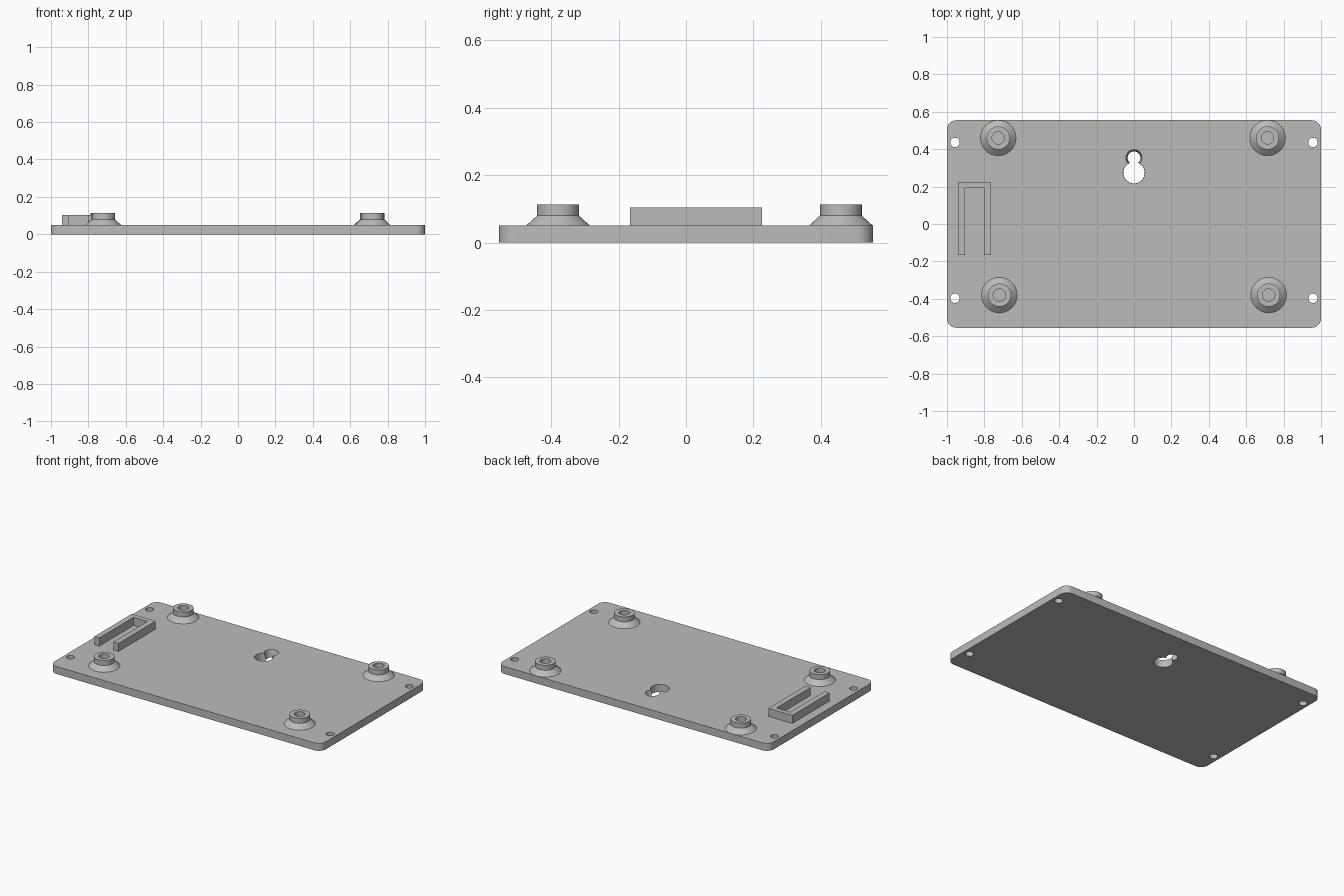
import bpy, bmesh, math
from mathutils import Matrix

cube = bpy.data.objects.get("Cube")
if cube:
    bpy.data.objects.remove(cube, do_unlink=True)

grey = bpy.data.materials.new("plain grey")
grey.use_nodes = True
COLOUR = (0.5, 0.5, 0.5, 1)
grey.diffuse_color = COLOUR
grey.node_tree.nodes["Principled BSDF"].inputs["Base Color"].default_value = COLOUR

TOP = 0.05  # upper face of the plate


def add_object(name, bm):
    bmesh.ops.recalc_face_normals(bm, faces=bm.faces)
    mesh = bpy.data.meshes.new(name)
    bm.to_mesh(mesh)
    bm.free()
    mesh.materials.append(grey)
    obj = bpy.data.objects.new(name, mesh)
    bpy.context.collection.objects.link(obj)
    return obj


def prism(name, outline, low, high):
    bm = bmesh.new()
    face = bm.faces.new([bm.verts.new((x, y, low)) for x, y in outline])
    ext = bmesh.ops.extrude_face_region(bm, geom=[face])
    moved = [v for v in ext["geom"] if isinstance(v, bmesh.types.BMVert)]
    bmesh.ops.translate(bm, verts=moved, vec=(0, 0, high - low))
    return add_object(name, bm)


def smooth(obj):
    bpy.ops.object.select_all(action="DESELECT")
    obj.select_set(True)
    bpy.context.view_layer.objects.active = obj
    bpy.ops.object.shade_smooth_by_angle(angle=math.radians(30))


def cut_round(target, x, y, r_low, r_high):
    # Straight or tapered through hole
    bm = bmesh.new()
    bmesh.ops.create_cone(bm, cap_ends=True, segments=48, radius1=r_low, radius2=r_high,
                          depth=TOP + 0.02, matrix=Matrix.Translation((x, y, TOP / 2)))
    cutter = add_object("hole_cutter", bm)
    cutter.hide_render = True
    mod = target.modifiers.new("hole", "BOOLEAN")
    mod.operation, mod.solver, mod.object = "DIFFERENCE", "EXACT", cutter
    bpy.context.view_layer.objects.active = target
    bpy.ops.object.modifier_apply(modifier=mod.name)
    bpy.data.objects.remove(cutter, do_unlink=True)


# Base plate with rounded corners
HALF_X, HALF_Y, R = 1.0, 0.555, 0.05
outline = []
for corner, (sx, sy) in enumerate([(1, 1), (-1, 1), (-1, -1), (1, -1)]):
    for step in range(9):
        a = (corner + step / 8) * math.pi / 2
        outline.append((sx * (HALF_X - R) + R * math.cos(a),
                        sy * (HALF_Y - R) + R * math.sin(a)))
plate = prism("base_plate", outline, 0, TOP)

# Corner screw holes
for x in (-0.957, 0.957):
    for y in (-0.397, 0.436):
        cut_round(plate, x, y, 0.025, 0.025)

# Keyhole hanger: wide entry and a tapered seat
cut_round(plate, 0, 0.274, 0.057, 0.058)
cut_round(plate, 0, 0.354, 0.032, 0.045)
smooth(plate)


# Standoffs: flared foot, collar and blind bore
def standoff(name, x, y):
    bm = bmesh.new()
    profile = [(0.095, TOP), (0.062, 0.08), (0.062, 0.113), (0.033, 0.113), (0.033, TOP)]
    verts = [bm.verts.new((r, 0, z)) for r, z in profile]
    edges = [bm.edges.new(pair) for pair in zip(verts, verts[1:])]
    bmesh.ops.spin(bm, geom=verts + edges, axis=(0, 0, 1), cent=(0, 0, 0),
                   angle=math.tau, steps=48)
    bmesh.ops.remove_doubles(bm, verts=bm.verts, dist=1e-5)
    bmesh.ops.translate(bm, verts=bm.verts, vec=(x, y, 0))
    smooth(add_object(name, bm))


standoff("standoff_back_right", -0.726, 0.46)
standoff("standoff_back_left", 0.714, 0.46)
standoff("standoff_front_right", -0.72, -0.38)
standoff("standoff_front_left", 0.72, -0.38)

# U-shaped holder, open to the front
prism("u_holder", [(-0.941, -0.167), (-0.904, -0.167), (-0.904, 0.193), (-0.802, 0.193),
                   (-0.802, -0.167), (-0.765, -0.167), (-0.765, 0.225), (-0.941, 0.225)],
      TOP, 0.104)
